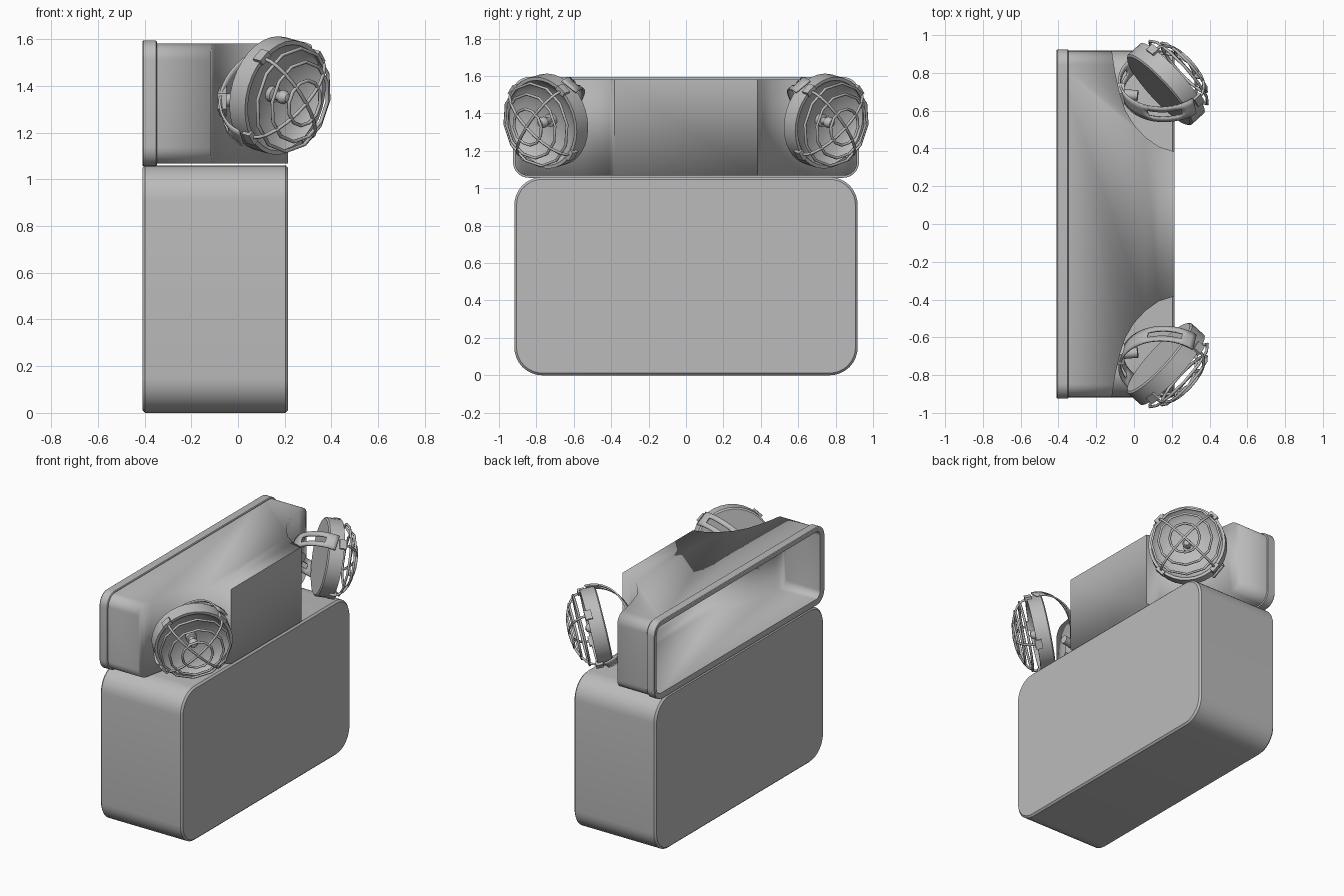
import bpy, bmesh, math
from mathutils import Vector, Matrix

if "Cube" in bpy.data.objects:
    bpy.data.objects.remove(bpy.data.objects["Cube"])

grey = bpy.data.materials.new("grey paint")
grey.use_nodes = True
COLOR = (0.5, 0.5, 0.5, 1)
grey.diffuse_color = COLOR
grey.node_tree.nodes["Principled BSDF"].inputs["Base Color"].default_value = COLOR


def finish(name, bm, matrix=None, mirror=False, angle=35):
    """Turn a bmesh into a shaded object, optionally mirrored across y = 0."""
    if matrix:
        bm.transform(matrix)
    bmesh.ops.recalc_face_normals(bm, faces=bm.faces)
    mesh = bpy.data.meshes.new(name)
    bm.to_mesh(mesh)
    bm.free()
    ob = bpy.data.objects.new(name, mesh)
    bpy.context.collection.objects.link(ob)
    mesh.materials.append(grey)
    bpy.ops.object.select_all(action='DESELECT')
    bpy.context.view_layer.objects.active = ob
    ob.select_set(True)
    bpy.ops.object.shade_smooth_by_angle(angle=math.radians(angle))
    if mirror:
        mod = ob.modifiers.new("Mirror", 'MIRROR')
        mod.use_axis = (False, True, False)
    return ob


def solidify(ob, thickness, offset=-1):
    mod = ob.modifiers.new("Wall", 'SOLIDIFY')
    mod.thickness = thickness
    mod.offset = offset


def rounded_rect(half_y, z0, z1, r, steps=8):
    pts = []
    corners = [(half_y - r, z1 - r), (r - half_y, z1 - r), (r - half_y, z0 + r), (half_y - r, z0 + r)]
    for k, (cy, cz) in enumerate(corners):
        for i in range(steps + 1):
            a = math.pi / 2 * (k + i / steps)
            pts.append((cy + r * math.cos(a), cz + r * math.sin(a)))
    return pts


def loft(sections, caps=True):
    """Skin a list of equal-length point loops."""
    bm = bmesh.new()
    loops = [[bm.verts.new(p) for p in s] for s in sections]
    n = len(loops[0])
    for a, b in zip(loops, loops[1:]):
        for i in range(n):
            bm.faces.new((a[i], a[(i + 1) % n], b[(i + 1) % n], b[i]))
    if caps:
        bm.faces.new(loops[0])
        bm.faces.new(loops[-1])
    return bm


def slab(x_insets, half_y, z0, z1, r, caps=True):
    return loft([[(x, y, z) for y, z in rounded_rect(half_y - i, z0 + i, z1 - i, r - i)]
                 for x, i in x_insets], caps)


# Battery box with softened front and back edges
finish("battery_box", slab([(-.41, .012), (-.398, 0), (.203, 0), (.215, .012)], .918, 0, 1.06, .15))

# Upper housing: rounded slab trimmed by a plan with a scooped bay at each end
housing = finish("lamp_housing", slab([(-.4, 0), (.218, 0)], .915, 1.068, 1.582, .07))
bay = [(-.12, .95), (-.115, .9), (-.1, .8), (-.075, .69), (-.045, .6), (0, .525),
       (.06, .46), (.13, .41), (.215, .382)]
plan = [(-.6, .95)] + bay + [(x, -y) for x, y in reversed(bay)] + [(-.6, -.95)]
cutter = finish("housing_cutter", loft([[(x, y, z) for x, y in plan] for z in (.9, 1.8)]))
cutter.hide_render = True
mod = housing.modifiers.new("Bays", 'BOOLEAN')
mod.operation, mod.solver, mod.object = 'INTERSECT', 'EXACT', cutter
bpy.context.view_layer.objects.active = housing
bpy.ops.object.modifier_apply(modifier=mod.name)
bpy.data.objects.remove(cutter)

# Open the back and give the shell a wall
bm = bmesh.new()
bm.from_mesh(housing.data)
back = [f for f in bm.faces if f.calc_center_median().x < -.395]
bmesh.ops.delete(bm, geom=back, context='FACES')
bm.to_mesh(housing.data)
bm.free()
solidify(housing, .025)

# Rim around the open back
rim = finish("housing_rim", slab([(-.41, .004), (-.405, 0), (-.352, 0), (-.346, .006)],
                                 .925, 1.056, 1.595, .085, caps=False))
solidify(rim, .032)

# Lamp frame: local z is the beam axis, the origin is the centre of the back disc
axis = Vector((.72, -.66, -.2)).normalized()
side = Vector((0, 0, 1)).cross(axis).normalized()
up = axis.cross(side)
lamp = Matrix.Translation((.13, -.705, 1.37)) @ Matrix((side, up, axis)).transposed().to_4x4()
DEPTH, RADIUS = .1, .25


def turned(name, profile, segments, matrix=lamp, angle=35):
    bm = bmesh.new()
    verts = [bm.verts.new((r, 0, h)) for r, h in profile]
    edges = [bm.edges.new(p) for p in zip(verts, verts[1:])]
    bmesh.ops.spin(bm, geom=verts + edges, cent=(0, 0, 0), axis=(0, 0, 1),
                   angle=math.tau, steps=segments)
    bmesh.ops.remove_doubles(bm, verts=bm.verts, dist=.0005)
    return finish(name, bm, matrix, True, angle)


# Lamp head with flat back, band and concave reflector, then the bulb
turned("lamp_head", [(0, 0), (.24, 0), (.25, .008), (.25, .1), (.232, .1), (.225, .085),
                     (.18, .055), (.12, .03), (.06, .017), (0, .015)], 32)
turned("bulb", [(0, .015), (.035, .015), (.035, .04), (.02, .045), (.02, .065), (.03, .08),
                (.03, .095), (.018, .115), (0, .122)], 12)


def rod(name, points, closed, radius=.008):
    """Sweep a square-ish wire along a list of local points."""
    n, sections = len(points), []
    for i, p in enumerate(points):
        before = points[(i - 1) % n] if closed or i else p
        after = points[(i + 1) % n] if closed or i < n - 1 else p
        along = (after - before).normalized()
        out = p - Vector((0, 0, DEPTH - .1))
        u = (out - along * out.dot(along)).normalized()
        w = along.cross(u)
        sections.append([p + radius * (u * math.cos(a) + w * math.sin(a))
                         for a in (math.tau * k / 6 for k in range(6))])
    if closed:
        sections.append(sections[0])
    bm = loft(sections, not closed)
    bmesh.ops.remove_doubles(bm, verts=bm.verts, dist=.0001)
    finish(name, bm, lamp, True, 65)


def dome(lat, lon):
    return Vector((.243 * math.sin(lat) * math.cos(lon), .243 * math.sin(lat) * math.sin(lon),
                   DEPTH + .125 * math.cos(lat)))


# Wire guard: crossed hoops, polygonal rings and clips on the band
for k in range(2):
    lon = math.pi / 4 + k * math.pi / 2
    rod("guard_hoop", [dome(math.radians(d), lon) for d in range(-90, 91, 15)], False)
for deg in (24, 46, 68):
    rod("guard_ring", [dome(math.radians(deg), math.tau * i / 12) for i in range(12)], True)
for k in range(4):
    bm = bmesh.new()
    bmesh.ops.create_cube(bm, size=1)
    bm.transform(Matrix.Rotation(math.pi * (k / 2 + .25), 4, 'Z')
                 @ Matrix.Translation((RADIUS - .002, 0, DEPTH - .01))
                 @ Matrix.Diagonal((.028, .06, .045, 1)))
    finish("guard_clip", bm, lamp, True)

# Slotted yoke strap wrapping behind the head between two diagonal pivots
centre = lamp @ Vector((0, 0, DEPTH / 2))
pivot = (side + up).normalized()
rear = Vector((-1, 0, -.3))
rear = (rear - pivot * rear.dot(pivot)).normalized()
across = pivot.cross(rear)
STEPS = 28
bm = bmesh.new()
grid = []
for i in range(STEPS + 1):
    a = math.pi * i / STEPS
    p = centre + pivot * (.264 * math.cos(a)) + rear * (.225 * math.sin(a))
    grid.append([bm.verts.new(p + across * w) for w in (-.05, -.018, .018, .05)])
for i in range(STEPS):
    in_slot = 3 <= min(i, STEPS - 1 - i) <= 9
    for j in range(3):
        if not (j == 1 and in_slot):
            bm.faces.new((grid[i][j], grid[i][j + 1], grid[i + 1][j + 1], grid[i + 1][j]))
solidify(finish("yoke_strap", bm, None, True), .01, 0)


def bolt(name, start, end, radius, segments):
    start, end = Vector(start), Vector(end)
    bm = bmesh.new()
    bmesh.ops.create_cone(bm, cap_ends=True, segments=segments, radius1=radius, radius2=radius,
                          depth=(end - start).length)
    turn = (end - start).to_track_quat('Z', 'Y').to_matrix().to_4x4()
    finish(name, bm, Matrix.Translation((start + end) / 2) @ turn, True)


# Mounting stud and hex nut between housing and yoke
bolt("mounting_stud", (-.1, -.69, 1.335), (.02, -.68, 1.345), .028, 12)
bolt("mounting_nut", (-.088, -.69, 1.335), (-.05, -.69, 1.335), .065, 6)
